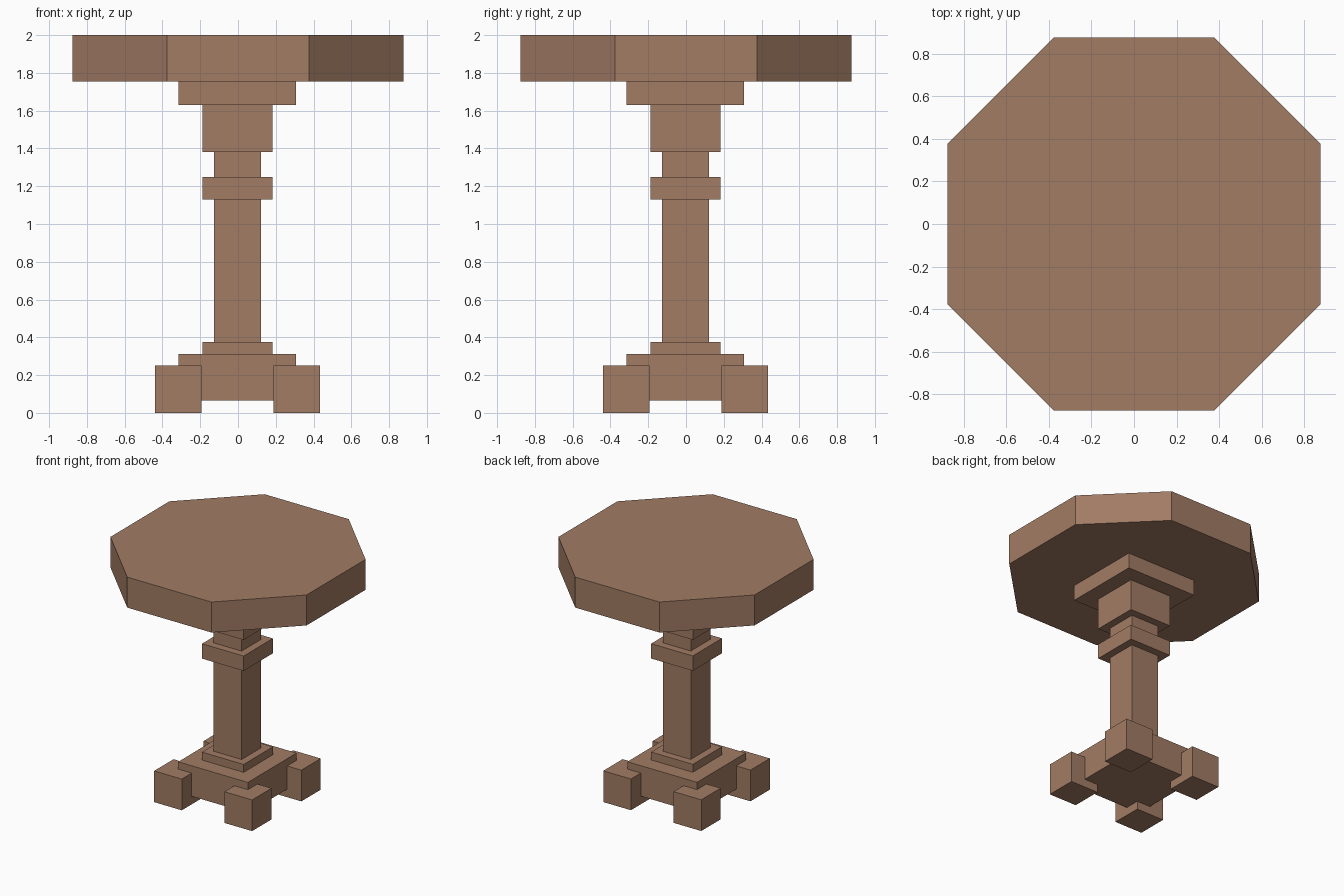
import bpy
import bmesh
from mathutils import Matrix, Vector

cube = bpy.data.objects.get("Cube")
if cube:
    bpy.data.objects.remove(cube, do_unlink=True)

# One flat wood colour
wood = bpy.data.materials.new("brown_wood")
colour = (0.36, 0.20, 0.127, 1.0)
wood.diffuse_color = colour
wood.use_nodes = True
wood.node_tree.nodes["Principled BSDF"].inputs["Base Color"].default_value = colour

OFFSET = -0.003  # the pedestal sits very slightly off the table top's centre


def finish(name, bm):
    bmesh.ops.recalc_face_normals(bm, faces=bm.faces)
    mesh = bpy.data.meshes.new(name)
    bm.to_mesh(mesh)
    bm.free()
    mesh.materials.append(wood)
    obj = bpy.data.objects.new(name, mesh)
    bpy.context.collection.objects.link(obj)
    return obj


def block(name, half, z0, z1, x=0.0, y=0.0):
    """Square block of the given half width between two heights."""
    bm = bmesh.new()
    place = Matrix.Translation((x + OFFSET, y + OFFSET, (z0 + z1) / 2))
    size = Matrix.Diagonal((2 * half, 2 * half, z1 - z0, 1))
    bmesh.ops.create_cube(bm, size=1, matrix=place @ size)
    return finish(name, bm)


# Stacked pedestal, bottom to top
block("base", 0.311, 0.065, 0.311)
block("base_step", 0.186, 0.311, 0.375)
block("column", 0.125, 0.375, 1.38)
block("column_collar", 0.186, 1.13, 1.25)
block("capital", 0.186, 1.38, 1.63)
block("top_support", 0.311, 1.63, 1.754)

# Four corner feet
for side, sx in (("left", 1), ("right", -1)):
    for end, sy in (("front", -1), ("back", 1)):
        block(f"{end}_{side}_foot", 0.1235, 0.0, 0.252, sx * 0.314, sy * 0.314)

# Octagonal table top
R, C = 0.876, 0.376
outline = [(C, -R), (R, -C), (R, C), (C, R), (-C, R), (-R, C), (-R, -C), (-C, -R)]
bm = bmesh.new()
face = bm.faces.new([bm.verts.new((x, y, 1.754)) for x, y in outline])
extruded = bmesh.ops.extrude_face_region(bm, geom=[face], use_keep_orig=True)
top_verts = [g for g in extruded["geom"] if isinstance(g, bmesh.types.BMVert)]
bmesh.ops.translate(bm, verts=top_verts, vec=Vector((0, 0, 0.246)))
finish("table_top", bm)
